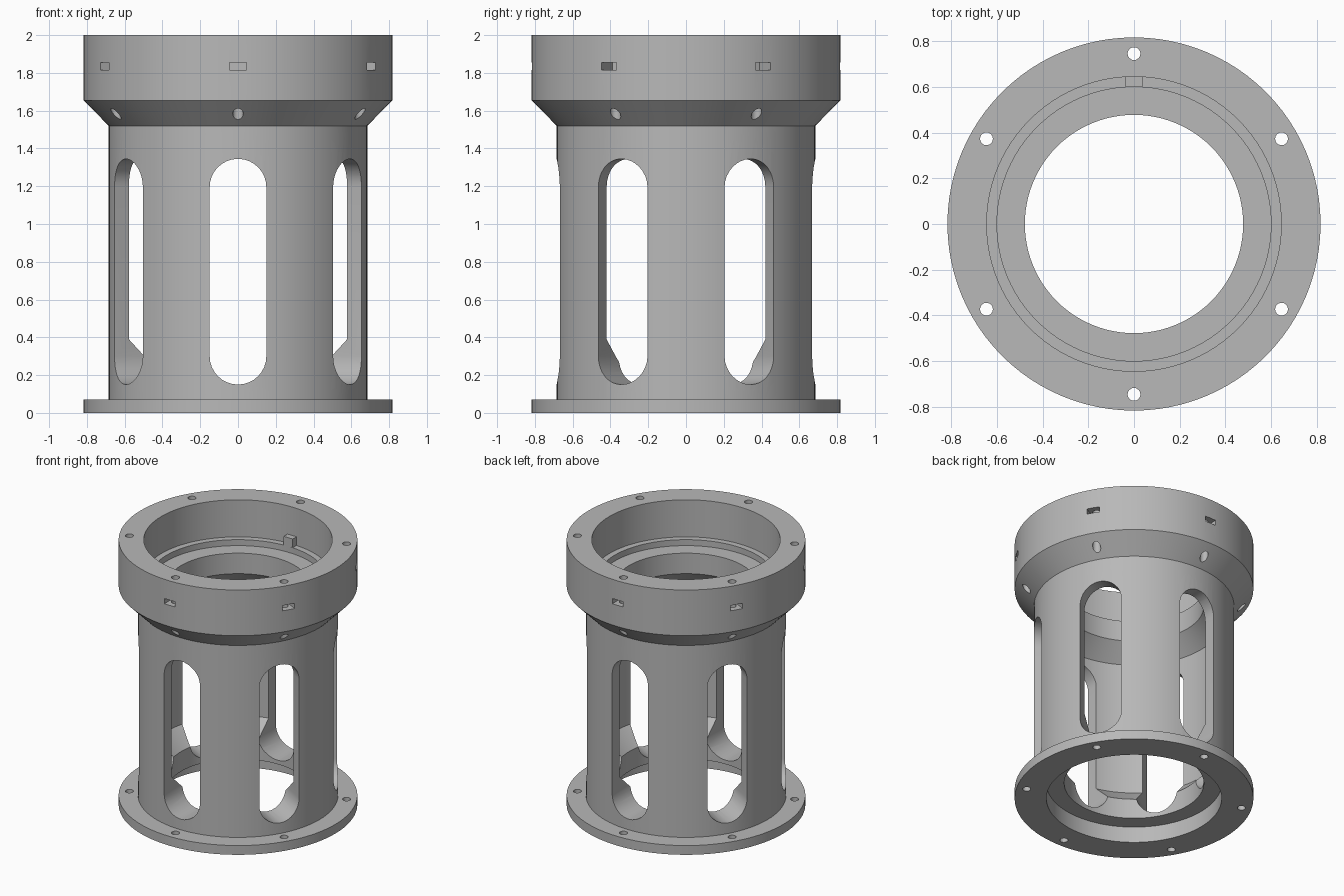
import bpy, bmesh, math
from mathutils import Matrix, Vector

old = bpy.data.objects.get("Cube")
if old:
    bpy.data.objects.remove(old, do_unlink=True)

grey = bpy.data.materials.new("plain grey")
grey.use_nodes = True
COLOR = (0.48, 0.48, 0.48, 1)
grey.diffuse_color = COLOR
grey.node_tree.nodes["Principled BSDF"].inputs["Base Color"].default_value = COLOR

ANGLES = [math.radians(30 + 60 * i) for i in range(6)]


def make_object(name, bm):
    bmesh.ops.recalc_face_normals(bm, faces=bm.faces[:])
    mesh = bpy.data.meshes.new(name)
    bm.to_mesh(mesh)
    bm.free()
    mesh.materials.append(grey)
    obj = bpy.data.objects.new(name, mesh)
    bpy.context.collection.objects.link(obj)
    return obj


def lathe(name, profile, sides=96):
    """Revolve a closed (radius, z) outline about the z axis."""
    bm = bmesh.new()
    rings = []
    for i in range(sides):
        a = 2 * math.pi * i / sides
        rings.append([bm.verts.new((r * math.cos(a), r * math.sin(a), z)) for r, z in profile])
    n = len(profile)
    for i in range(sides):
        a, b = rings[i], rings[(i + 1) % sides]
        for j in range(n):
            k = (j + 1) % n
            bm.faces.new((a[j], b[j], b[k], a[k]))
    return make_object(name, bm)


def prism(bm, outline, start, sweep):
    """Extrude a list of points along a sweep vector."""
    lower = [bm.verts.new(p + start) for p in outline]
    upper = [bm.verts.new(p + start + sweep) for p in outline]
    n = len(outline)
    bm.faces.new(lower)
    bm.faces.new(upper)
    for i in range(n):
        k = (i + 1) % n
        bm.faces.new((lower[i], lower[k], upper[k], upper[i]))


def radial_array(name, outline, start, sweep):
    """Repeat one prism, built along +x, at all six stations."""
    bm = bmesh.new()
    for a in ANGLES:
        turn = Matrix.Rotation(a, 3, 'Z')
        prism(bm, [turn @ p for p in outline], turn @ Vector(start), turn @ Vector(sweep))
    return make_object(name, bm)


def cut(target, cutter):
    mod = target.modifiers.new(cutter.name, 'BOOLEAN')
    mod.operation = 'DIFFERENCE'
    mod.solver = 'EXACT'
    mod.object = cutter
    bpy.context.view_layer.objects.active = target
    bpy.ops.object.modifier_apply(modifier=mod.name)
    bpy.data.objects.remove(cutter, do_unlink=True)


# Flanged tube: outer wall upwards, then stepped bore downwards
housing = lathe("flanged_housing", [
    (0.6, 0), (0.817, 0), (0.817, 0.07), (0.685, 0.07), (0.685, 1.52),
    (0.817, 1.655), (0.817, 2), (0.645, 2), (0.645, 1.72), (0.6, 1.72),
    (0.6, 1.675), (0.478, 1.675), (0.478, 1.52), (0.6, 1.4), (0.6, 0.39),
    (0.478, 0.27), (0.478, 0.12), (0.6, 0.12)])

# Six tall round-ended windows
HALF, LOW, HIGH = 0.15, 0.15, 1.345
window = []
for i in range(34):
    a = math.pi * (i % 17) / 16 + (math.pi if i > 16 else 0)
    z = (LOW + HALF) if i > 16 else (HIGH - HALF)
    window.append(Vector((0, HALF * math.cos(a), z + HALF * math.sin(a))))
cut(housing, radial_array("window_cutter", window, (0.35, 0, 0), (0.5, 0, 0)))

# Bolt holes through both flanges
circle = [Vector((0.028 * math.cos(a), 0.028 * math.sin(a), 0))
          for a in (2 * math.pi * i / 24 for i in range(24))]
cut(housing, radial_array("bolt_cutter", circle, (0.746, 0, -0.1), (0, 0, 2.2)))

# Nut pockets in the upper collar
pocket = [Vector((0, y, z)) for y, z in
          ((-0.045, 1.815), (0.045, 1.815), (0.045, 1.855), (-0.045, 1.855))]
cut(housing, radial_array("pocket_cutter", pocket, (0.7, 0, 0), (0.2, 0, 0)))

# Locating key on the upper ledge
bm = bmesh.new()
bmesh.ops.create_cube(bm, size=1, matrix=Matrix.Translation((0, 0.627, 1.748))
                      @ Matrix.Diagonal((0.075, 0.055, 0.075, 1)))
make_object("locating_key", bm)

# Smooth the round walls, keep the edges crisp
bpy.ops.object.select_all(action='DESELECT')
housing.select_set(True)
bpy.context.view_layer.objects.active = housing
bpy.ops.object.shade_smooth_by_angle(angle=math.radians(25))
